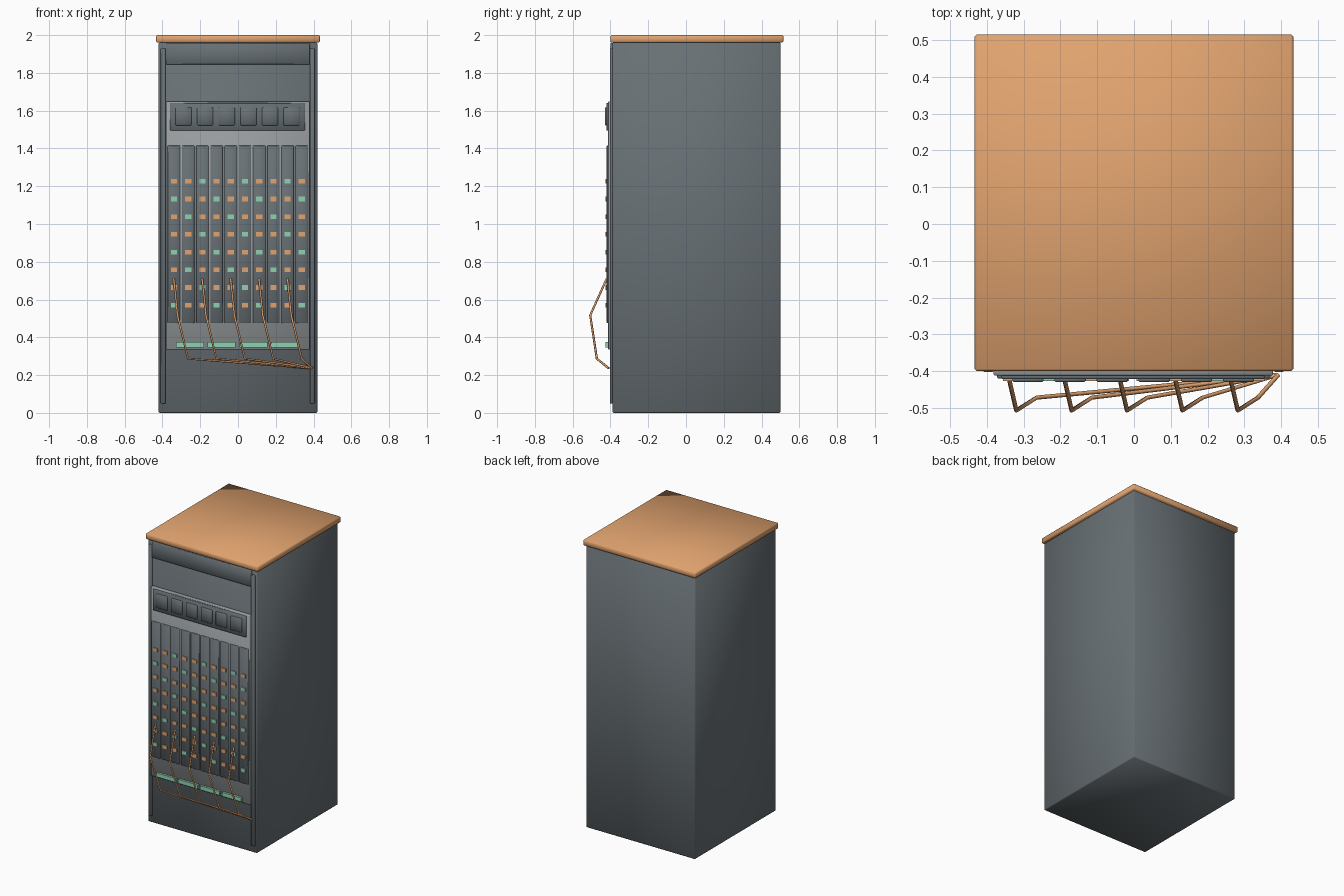
import bpy
import bmesh
from mathutils import Vector

default = bpy.data.objects.get("Cube")
if default:
    bpy.data.objects.remove(default, do_unlink=True)


def material(name, rgb):
    m = bpy.data.materials.new(name)
    m.use_nodes = True
    color = (*rgb, 1.0)
    m.diffuse_color = color
    m.node_tree.nodes["Principled BSDF"].inputs["Base Color"].default_value = color
    return m


slate = material("slate grey", (0.14, 0.165, 0.178))
silver = material("light grey", (0.32, 0.34, 0.35))
copper = material("copper orange", (0.76, 0.37, 0.16))
mint = material("mint green", (0.28, 0.64, 0.45))


def box(name, xs, ys, zs, mat, bevel=0.003):
    """Softly bevelled, smooth box spanning the given ranges."""
    lo, hi = Vector((xs[0], ys[0], zs[0])), Vector((xs[1], ys[1], zs[1]))
    bm = bmesh.new()
    bmesh.ops.create_cube(bm, size=1)
    for v in bm.verts:
        v.co = Vector(a * b for a, b in zip(v.co, hi - lo)) + (lo + hi) / 2
    if bevel:
        bmesh.ops.bevel(bm, geom=bm.edges[:], offset=bevel, segments=1,
                        profile=0.5, affect='EDGES')
    for f in bm.faces:
        f.smooth = bevel > 0
    mesh = bpy.data.meshes.new(name)
    bm.to_mesh(mesh)
    bm.free()
    mesh.materials.append(mat)
    obj = bpy.data.objects.new(name, mesh)
    bpy.context.collection.objects.link(obj)
    return obj


def span(center, width):
    return (center - width / 2, center + width / 2)


# Cabinet shell and wooden-toned lid
box("cabinet_body", (-0.42, 0.42), (-0.39, 0.50), (0, 1.962), slate, 0.006)
box("cabinet_lid", (-0.433, 0.433), (-0.40, 0.515), (1.96, 2.0), copper, 0.006)

# Front trim: side rails and header
for side, x in (("right", -0.396), ("left", 0.394)):
    box(side + "_rail", span(x, 0.026), (-0.403, -0.385), (0.05, 1.93), slate)
box("header_panel", (-0.382, 0.38), (-0.40, -0.385), (1.845, 1.958), slate)

# Light mounting panel behind the modules
box("mounting_panel", (-0.382, 0.378), (-0.412, -0.385), (0.335, 1.648), silver)

# Control strip with six buttons
box("control_strip", (-0.36, 0.355), (-0.422, -0.405), (1.495, 1.64), slate)
for i in range(6):
    box(f"control_button_{i + 1}", span(-0.288 + i * 0.1144, 0.085),
        (-0.43, -0.415), (1.522, 1.618), slate, 0.004)

# Ten vertical modules, each with a column of eight lamps
for col in range(10):
    x = -0.339 + col * 0.0752
    box(f"module_{col + 1}", span(x, 0.066), (-0.42, -0.405), (0.475, 1.415), slate)
    for row in range(8):
        box(f"lamp_{col + 1}_{row + 1}", span(x, 0.033), (-0.427, -0.415),
            span(1.226 - row * 0.0937, 0.024),
            mint if (col - row) % 3 == 2 else copper, 0)

# Row of status bars on the lower part of the panel
for i in range(4):
    box(f"status_bar_{i + 1}", span(-0.255 + i * 0.168, 0.148),
        (-0.427, -0.405), span(0.361, 0.028), mint, 0)

# Five bent cables gathering at the lower left corner
for i in range(5):
    x = -0.34 + i * 0.1505
    path = [(x, -0.42, 0.71), (x + 0.02, -0.507, 0.517),
            (x + 0.075, -0.472, 0.287), (0.392, -0.41, 0.237)]
    curve = bpy.data.curves.new(f"cable_{i + 1}", 'CURVE')
    curve.dimensions = '3D'
    curve.bevel_depth = 0.006
    curve.bevel_resolution = 1
    curve.use_fill_caps = True
    curve.materials.append(copper)
    spline = curve.splines.new('POLY')
    spline.points.add(len(path) - 1)
    for p, co in zip(spline.points, path):
        p.co = (*co, 1)
    spline.use_smooth = True
    bpy.context.collection.objects.link(bpy.data.objects.new(f"cable_{i + 1}", curve))
